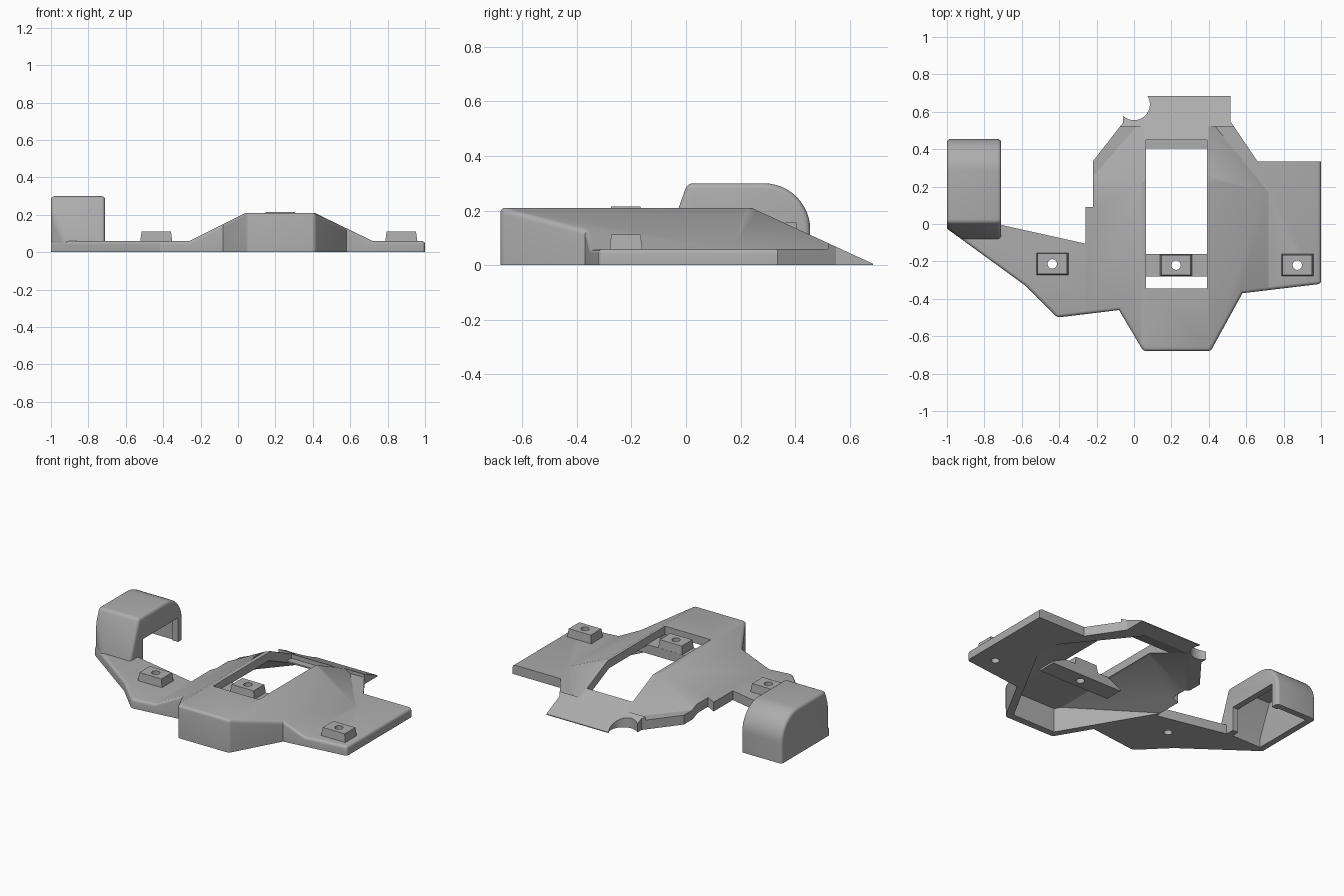
import bpy, bmesh, math
from mathutils import Vector

if "Cube" in bpy.data.objects:
    bpy.data.objects.remove(bpy.data.objects["Cube"])

grey = bpy.data.materials.new("plain_grey")
grey.use_nodes = True
grey.diffuse_color = (0.42, 0.42, 0.42, 1)
grey.node_tree.nodes["Principled BSDF"].inputs["Base Color"].default_value = (0.42, 0.42, 0.42, 1)


def finish(name, bm):
    bmesh.ops.recalc_face_normals(bm, faces=bm.faces)
    me = bpy.data.meshes.new(name)
    bm.to_mesh(me)
    bm.free()
    me.materials.append(grey)
    ob = bpy.data.objects.new(name, me)
    bpy.context.collection.objects.link(ob)
    return ob


def slice_off(bm, planes):
    """Cut away everything beyond each (point, outward normal) plane."""
    for co, no in planes:
        cut = bmesh.ops.bisect_plane(bm, geom=bm.verts[:] + bm.edges[:] + bm.faces[:],
                                     plane_co=co, plane_no=no, clear_outer=True)
        edges = [e for e in cut["geom_cut"] if isinstance(e, bmesh.types.BMEdge)]
        bmesh.ops.holes_fill(bm, edges=edges)


def box(name, lo, hi, planes=(), top=1.0):
    bm = bmesh.new()
    bmesh.ops.create_cube(bm, size=1)
    for v in bm.verts:
        taper = top if v.co.z > 0 else 1.0
        v.co = Vector([(a + b) / 2 + c * (b - a) * (taper if i < 2 else 1)
                       for i, (a, b, c) in enumerate(zip(lo, hi, v.co))])
    slice_off(bm, planes)
    return finish(name, bm)


def prism(name, points, start, end, axis="z"):
    bm = bmesh.new()
    place = (lambda a, b, t: (a, b, t)) if axis == "z" else (lambda a, b, t: (t, a, b))
    face = bm.faces.new([bm.verts.new(place(a, b, start)) for a, b in points])
    new = bmesh.ops.extrude_face_region(bm, geom=[face])["geom"]
    bmesh.ops.translate(bm, vec=place(0, 0, end - start),
                        verts=[v for v in new if isinstance(v, bmesh.types.BMVert)])
    return finish(name, bm)


def cylinder(name, x, y, r):
    ring = [(x + r * math.cos(i * math.tau / 40), y + r * math.sin(i * math.tau / 40)) for i in range(40)]
    return prism(name, ring, -0.2, 0.5)


def combine(ob, other, op):
    mod = ob.modifiers.new("join", "BOOLEAN")
    mod.operation, mod.object, mod.solver = op, other, "EXACT"
    bpy.context.view_layer.update()
    me = bpy.data.meshes.new_from_object(ob.evaluated_get(bpy.context.evaluated_depsgraph_get()))
    ob.modifiers.clear()
    ob.data = me
    bpy.data.objects.remove(other)


def round_edges(ob, width, rule):
    bm = bmesh.new()
    bm.from_mesh(ob.data)
    bmesh.ops.remove_doubles(bm, verts=bm.verts, dist=0.0005)
    bmesh.ops.dissolve_limit(bm, angle_limit=0.01, verts=bm.verts, edges=bm.edges)
    edges = [e for e in bm.edges if len(e.link_faces) == 2
             and e.calc_face_angle_signed() > 0.6 and rule(e)]
    bmesh.ops.bevel(bm, geom=edges, offset=width, segments=4, profile=0.5, affect="EDGES", clamp_overlap=True)
    bm.to_mesh(ob.data)
    bm.free()


def plane3(a, b, c):
    a, b, c = Vector(a), Vector(b), Vector(c)
    n = (b - a).cross(c - a).normalized()
    return a, n if n.z > 0 else -n


# Roof planes of the raised centre: top, two flanks, rear ramp, two rear hips
rear = (Vector((0, 0.24, 0.21)), Vector((0, 0.46, 1)).normalized())
roof = [(Vector((0, 0, 0.21)), Vector((0, 0, 1))),
        (Vector((-0.26, 0, 0.06)), Vector((-0.15, 0, 0.30)).normalized()),
        (Vector((0.72, 0, 0.06)), Vector((0.15, 0, 0.31)).normalized()),
        rear,
        plane3((-0.22, 0.23, 0.07), (0.04, 0.53, 0.07), (0.06, 0.24, 0.21)),
        plane3((0.71, 0.17, 0.065), (0.41, 0.53, 0.07), (0.40, 0.24, 0.21))]
walls = [(Vector((0, -0.68, 0)), Vector((0, -1, 0))),
         (Vector((0.05, -0.68, 0)), Vector((-0.22, -0.13, 0)).normalized()),
         (Vector((0.41, -0.68, 0)), Vector((0.31, -0.17, 0)).normalized())]

# Outer body: raised roof, flat wings and rear lip, trimmed to the plan outline
body = box("body_shell", (-0.9, -1, -0.1), (1.3, 0.9, 0.5), roof)
combine(body, box("wing_slab", (-2, -2, -0.15), (2, 0.55, 0.06)), "UNION")
combine(body, box("rear_lip", (-0.2, 0.52, -0.12), (0.7, 0.75, 0.3), [rear]), "UNION")
outline = [(0.05, -0.68), (0.41, -0.68), (0.58, -0.37), (1, -0.32), (1, 0.335), (0.66, 0.335),
           (0.515, 0.55), (0.515, 0.685), (-0.06, 0.685), (-0.06, 0.54), (-0.22, 0.335),
           (-0.22, 0.09), (-0.26, 0.09), (-0.26, -0.105), (-0.71, -0.005), (-1, 0), (-1, -0.025),
           (-0.58, -0.33), (-0.41, -0.5), (-0.08, -0.46)]
combine(body, prism("plan", outline, 0, 0.6), "INTERSECT")


def front_edge(e):
    y = sum(v.co.y for v in e.verts) / 2
    return y < 0.3 and all(f.normal.z > 0.5 or (abs(f.normal.z) < 0.3 and
                           (f.normal.y < -0.1 or f.normal.x > 0.9)) for f in e.link_faces)


round_edges(body, 0.022, front_edge)

# Hollow underside, with walls of even thickness
inner = [(co - no * 0.053, no) for co, no in roof] + [(co - no * 0.045, no) for co, no in walls]
combine(body, box("hollow", (-0.9, -1, -0.2), (1.3, 0.9, 0.5), inner), "DIFFERENCE")

# Central opening, rear step and round notch
combine(body, box("opening", (0.065, -0.345, -0.3), (0.39, 0.405, 0.5)), "DIFFERENCE")
combine(body, box("opening_step", (0.065, 0.3, 0.085), (0.39, 0.45, 0.5)), "DIFFERENCE")
combine(body, cylinder("notch", 0, 0.64, 0.085), "DIFFERENCE")

# Cross bar and three mounting blocks, all drilled through
bar = box("cross_bar", (-0.03, -0.28, 0.105), (0.48, -0.16, 0.163))
parts = [body, bar]
for name, x, y, z in (("right_mount", -0.437, -0.213, 0.06), ("centre_mount", 0.225, -0.22, 0.163),
                      ("left_mount", 0.873, -0.22, 0.06)):
    mount = box(name, (x - 0.087, y - 0.06, z - 0.01), (x + 0.087, y + 0.06, z + 0.052), top=0.9)
    for ob in (mount, bar if name == "centre_mount" else body):
        combine(ob, cylinder("drill", x, y, 0.025), "DIFFERENCE")
    parts.append(mount)


# Side housing: a hollow hood with a rounded back
def hood(name, front, back, height, radius, low):
    arc = [(back - radius + radius * math.sin(a), height - radius + radius * math.cos(a))
           for a in (i * math.pi / 24 for i in range(13))]
    return [(front, low), (front, 0.06), (front + 0.085, height)] + arc + [(back, low)]


housing = prism("side_housing", hood("outer", -0.08, 0.455, 0.3, 0.17, 0), -1, -0.71, "x")
bm = bmesh.new()
bm.from_mesh(housing.data)
slice_off(bm, [(Vector((-1, -0.023, 0)), Vector((-0.305, -0.42, 0)).normalized())])
bm.to_mesh(housing.data)
bm.free()
round_edges(housing, 0.022, lambda e: max(v.co.z for v in e.verts) > 0.1
            and all(f.normal.z > -0.5 for f in e.link_faces))
combine(housing, prism("housing_hollow", hood("inner", 0, 0.415, 0.26, 0.13, -0.1), -0.96, -0.75, "x"), "DIFFERENCE")
combine(housing, box("housing_side_opening", (-0.8, 0.05, -0.1), (-0.6, 0.405, 0.155)), "DIFFERENCE")
parts.append(housing)

# Smooth the rounded edges, keep the creases sharp
bpy.ops.object.select_all(action="DESELECT")
for ob in parts:
    ob.select_set(True)
bpy.context.view_layer.objects.active = body
bpy.ops.object.shade_smooth_by_angle(angle=math.radians(24))
